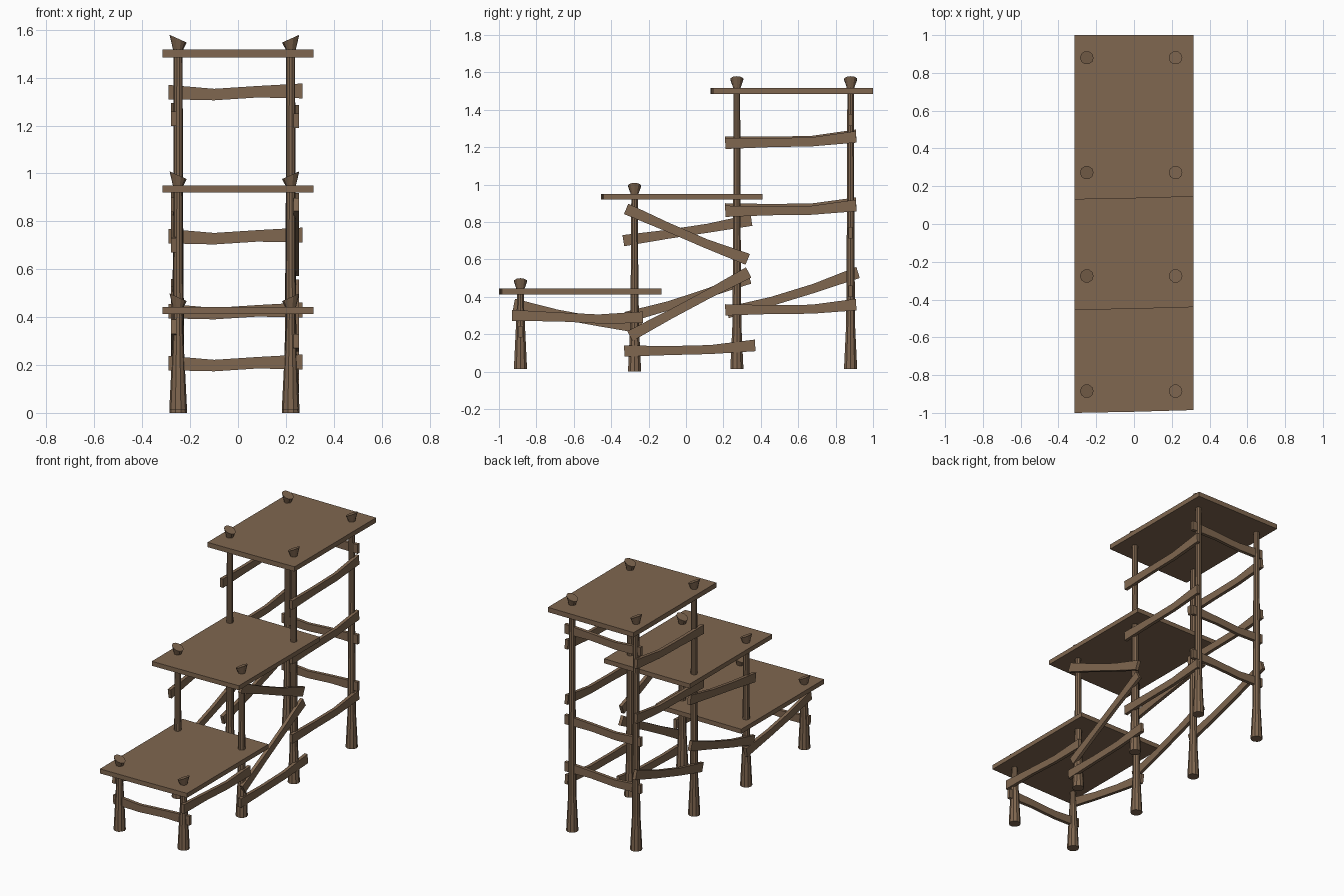
import bpy, bmesh, math
from mathutils import Vector

if "Cube" in bpy.data.objects:
    bpy.data.objects.remove(bpy.data.objects["Cube"])

wood = bpy.data.materials.new("brown wood")
wood.diffuse_color = (0.215, 0.135, 0.08, 1)
wood.use_nodes = True
wood.node_tree.nodes["Principled BSDF"].inputs["Base Color"].default_value = wood.diffuse_color


def finish(bm, name):
    bmesh.ops.recalc_face_normals(bm, faces=bm.faces)
    me = bpy.data.meshes.new(name)
    bm.to_mesh(me)
    bm.free()
    me.materials.append(wood)
    ob = bpy.data.objects.new(name, me)
    bpy.context.collection.objects.link(ob)
    return ob


def loft(rings, name):
    """Skin closed rings of points and cap both ends."""
    bm = bmesh.new()
    vs = [[bm.verts.new(p) for p in r] for r in rings]
    n = len(vs[0])
    for a, b in zip(vs, vs[1:]):
        for i in range(n):
            j = (i + 1) % n
            bm.faces.new((a[i], a[j], b[j], b[i]))
    bm.faces.new(vs[0])
    bm.faces.new(vs[-1])
    return finish(bm, name)


def post(name, x, y, base, top, sides=10):
    """Tapered log with a flared head whose cut slopes inward."""
    out = -1 if x < 0 else 1
    deck = top - 0.07
    prof = [(base, 0.037), (base + 0.06, 0.034), (base + 0.24, 0.025),
            (base + 0.24 + (deck - base - 0.24) * 0.5, 0.0205),
            (deck - 0.02, 0.0185), (deck + 0.01, 0.022), (top - 0.017, 0.036)]
    rings = []
    for k, (z, r) in enumerate(prof):
        slope = 0.45 * out if k == len(prof) - 1 else 0
        ring = []
        for i in range(sides):
            a = 2 * math.pi * i / sides
            dx = r * math.cos(a)
            ring.append((x + dx, y + r * math.sin(a), z + slope * dx))
        rings.append(ring)
    loft(rings, name)


def rail(name, place, start, end, bend=(-0.01, -0.014), thick=0.022):
    """Bent plank from start to end in a (length, z) plane; place maps it to 3D."""
    a, b = Vector(start), Vector(end)
    d = (b - a).normalized()
    n = Vector((-d.y, d.x))
    rings = []
    for t, off, h in ((0, 0, 0.030), (0.34, bend[0], 0.024),
                      (0.66, bend[1], 0.024), (1, 0, 0.031)):
        c = a.lerp(b, t) + n * off
        lo, hi = c - n * h, c + n * h
        rings.append([place(lo, -thick / 2), place(lo, thick / 2),
                      place(hi, thick / 2), place(hi, -thick / 2)])
    loft(rings, name)


def across(y):
    return lambda p, o: (p.x, y + o, p.y)


def along(x):
    return lambda p, o: (x + o, p.x, p.y)


# posts
for i, (y, base, top) in enumerate([(-0.885, 0.015, 0.50), (-0.275, 0, 1.01),
                                    (0.272, 0.015, 1.58), (0.88, 0.015, 1.58)]):
    post(f"left_post_{i + 1}", -0.25, y, base, top)
    post(f"right_post_{i + 1}", 0.22, y, base, top)

# platforms with a slightly crooked front edge
for i, (y0, y1, z0, z1) in enumerate([(-1.0, -0.13, 0.413, 0.443),
                                      (-0.455, 0.41, 0.92, 0.95),
                                      (0.13, 1.0, 1.485, 1.517)]):
    outline = [(-0.315, y0), (0, y0 + 0.006), (0.315, y0 + 0.015),
               (0.315, y1), (-0.315, y1)]
    loft([[(x, y, z) for x, y in outline] for z in (z0, z1)], f"platform_{i + 1}")

# cross rails between left and right posts
for name, y, z in [("front_cross_rail", -0.885, 0.208), ("back_cross_rail_low", 0.88, 0.425),
                   ("back_cross_rail_mid", 0.88, 0.738), ("back_cross_rail_high", 0.88, 1.34)]:
    rail(name, across(y), (-0.29, z), (0.27, z + 0.005), (-0.012, -0.002))

# side rails and braces
right = [((-0.93, 0.30), (-0.23, 0.29), (-0.004, -0.012)),
         ((-0.33, 0.11), (0.37, 0.14), (-0.008, -0.012)),
         ((-0.30, 0.19), (0.335, 0.53), (0.0, 0.0)),
         ((-0.32, 0.87), (0.33, 0.60), (-0.005, -0.008)),
         ((0.21, 0.33), (0.91, 0.358), (-0.008, -0.015)),
         ((0.21, 0.857), (0.91, 0.888), (-0.008, -0.015)),
         ((0.21, 1.22), (0.91, 1.255), (-0.008, -0.015))]
left = [((-0.92, 0.36), (-0.24, 0.235), (-0.01, -0.01)),
        ((-0.32, 0.29), (0.34, 0.50), (-0.01, -0.008)),
        ((-0.335, 0.70), (0.35, 0.81), (-0.004, -0.006)),
        ((0.22, 0.315), (0.92, 0.53), (-0.012, -0.012)),
        ((0.21, 0.87), (0.91, 0.90), (-0.008, -0.015)),
        ((0.21, 1.228), (0.91, 1.263), (-0.008, -0.015))]
for side, x, rails in (("right", 0.243, right), ("left", -0.268, left)):
    for i, (a, b, bend) in enumerate(rails):
        rail(f"{side}_side_rail_{i + 1}", along(x), a, b, bend)
